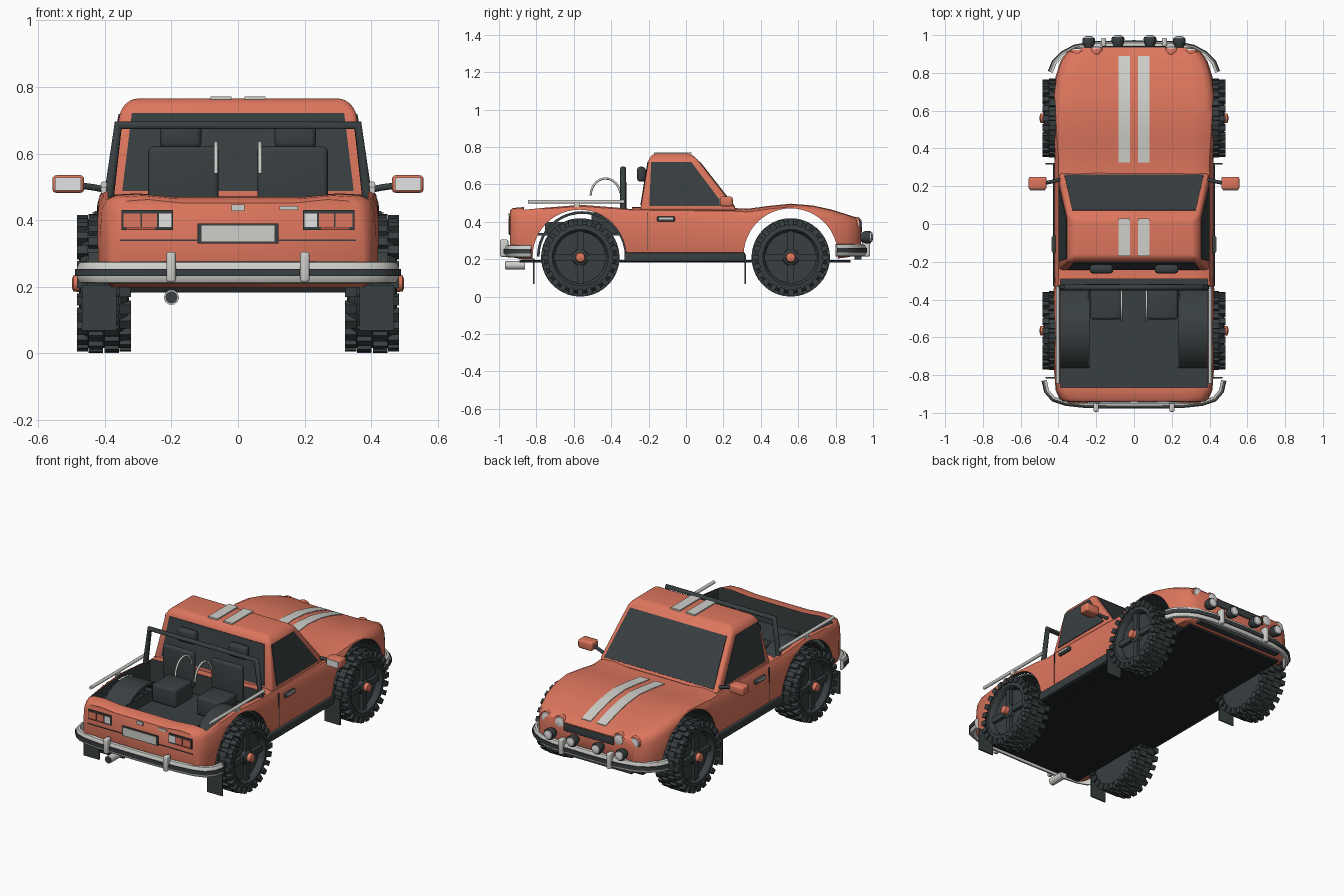
import bpy, bmesh, math
from mathutils import Matrix, Vector

cube = bpy.data.objects.get("Cube")
if cube:
    bpy.data.objects.remove(cube, do_unlink=True)


def material(name, rgb, rough=0.6):
    m = bpy.data.materials.new(name)
    m.use_nodes = True
    m.diffuse_color = (*rgb, 1)
    m.node_tree.nodes["Principled BSDF"].inputs["Base Color"].default_value = (*rgb, 1)
    m.roughness = rough
    return m


PAINT = material("orange paint", (0.72, 0.18, 0.11))
DARK = material("dark trim", (0.04, 0.05, 0.053))
BLACK = material("black underside", (0.014, 0.017, 0.018))
CHROME = material("pale metal", (0.62, 0.62, 0.59))
LENS = material("clear lens", (0.75, 0.76, 0.75))
LAMP = material("red lamp", (0.6, 0.1, 0.06))


def finish(name, bm, mat, bevel=0, smooth=True):
    bmesh.ops.recalc_face_normals(bm, faces=bm.faces)
    mesh = bpy.data.meshes.new(name)
    bm.to_mesh(mesh)
    bm.free()
    mesh.materials.append(mat)
    ob = bpy.data.objects.new(name, mesh)
    bpy.context.collection.objects.link(ob)
    bpy.ops.object.select_all(action='DESELECT')
    ob.select_set(True)
    bpy.context.view_layer.objects.active = ob
    if bevel:
        mod = ob.modifiers.new("bevel", 'BEVEL')
        mod.width, mod.segments, mod.limit_method = bevel, 3, 'ANGLE'
        bpy.ops.object.modifier_apply(modifier=mod.name)
    if smooth:
        bpy.ops.object.shade_smooth_by_angle(angle=math.radians(38))
    return ob


def skin(bm, rings):
    loops = [[bm.verts.new(p) for p in ring] for ring in rings]
    n = len(loops[0])
    for a, b in zip(loops, loops[1:]):
        for i in range(n):
            bm.faces.new((a[i], a[(i + 1) % n], b[(i + 1) % n], b[i]))
    bm.faces.new(loops[0])
    bm.faces.new(loops[-1])


def loft(name, rings, mat, bevel=0):
    bm = bmesh.new()
    skin(bm, rings)
    return finish(name, bm, mat, bevel)


def box(name, x, y, z, mat, bevel=0):
    return loft(name, [[(x[0], y[0], h), (x[1], y[0], h), (x[1], y[1], h), (x[0], y[1], h)] for h in z], mat, bevel)


def circle(axis, at, r, n):
    c = [(r * math.cos(math.tau * i / n), r * math.sin(math.tau * i / n)) for i in range(n)]
    return [(at, a, b) if axis == 'x' else (a, at, b) for a, b in c]


def turned(name, axis, profile, mat, loc=(0, 0, 0), n=24):
    return loft(name, [[Vector(p) + Vector(loc) for p in circle(axis, at, r, n)] for at, r in profile], mat)


def plate(name, pts, mat, thick=0.008):
    pts = [Vector(p) for p in pts]
    n = (pts[1] - pts[0]).cross(pts[2] - pts[0]).normalized() * thick / 2
    return loft(name, [[p - n for p in pts], [p + n for p in pts]], mat)


def tail_plate(name, x0, x1, z0, z1, mat, thick=0.006):
    return box(name, (x0, x1), (-0.94 - thick, -0.938), (z0, z1), mat)


def tube(name, pts, r, mat):
    cu = bpy.data.curves.new(name, 'CURVE')
    cu.dimensions, cu.bevel_depth, cu.bevel_resolution, cu.use_fill_caps = '3D', r, 3, True
    sp = cu.splines.new('POLY')
    sp.points.add(len(pts) - 1)
    for q, p in zip(sp.points, pts):
        q.co = (*p, 1)
    cu.materials.append(mat)
    ob = bpy.data.objects.new(name, cu)
    bpy.context.collection.objects.link(ob)
    return ob


def cut(target, cutter):
    bpy.context.view_layer.objects.active = target
    mod = target.modifiers.new("cut", 'BOOLEAN')
    mod.object, mod.operation, mod.solver = cutter, 'DIFFERENCE', 'EXACT'
    mod.material_mode = 'TRANSFER'
    bpy.ops.object.modifier_apply(modifier=mod.name)
    bpy.data.objects.remove(cutter, do_unlink=True)


def lerp(a, b, t):
    return a + (b - a) * t


# Lower body: stations of y, half width, bottom, top
STATIONS = [(-.94, .375, .225, .462), (-.925, .395, .21, .474), (-.88, .415, .2, .478), (-.75, .425, .195, .487),
            (-.56, .43, .195, .5), (-.38, .428, .195, .487), (-.28, .42, .195, .48), (.25, .42, .195, .474),
            (.33, .42, .195, .47), (.44, .428, .195, .485), (.56, .435, .195, .497), (.68, .43, .195, .487),
            (.78, .415, .2, .465), (.86, .39, .21, .44), (.91, .355, .22, .424), (.935, .31, .24, .405)]


def section(y, w, zb, zt):
    half = [(.45 * w, zt - .01), (.72 * w, zt), (.88 * w, zt - .004), (.95 * w, zt - .017), (.985 * w, zt - .045),
            (w, lerp(zb, zt, .55)), (w, zb + .06), (.98 * w, zb + .025), (.9 * w, zb)]
    return [(x, y, z) for x, z in half] + [(-x, y, z) for x, z in reversed(half)]


body = loft("body", [section(*s) for s in STATIONS], PAINT)
cut(body, box("bed_cutter", (-.39, .39), (-.865, -.29), (.335, .7), DARK))
for y, z, r in ((-.57, .215, .25), (.56, .22, .252)):
    cut(body, turned("arch_cutter", 'x', [(-.6, r), (.6, r)], DARK, (0, y, z), 48))
bpy.ops.object.select_all(action='DESELECT')
body.select_set(True)
bpy.context.view_layer.objects.active = body
bpy.ops.object.shade_smooth_by_angle(angle=math.radians(38))

# Underside and bed
box("underside", (-.325, .325), (-.89, .88), (.182, .197), BLACK)
box("underside_middle", (-.405, .405), (-.33, .31), (.183, .197), BLACK)
box("bed_floor", (-.392, .392), (-.868, -.285), (.328, .34), DARK)

# Cab shell, then glass placed on its sloping sides
BASE, EAVE = (.4, -.245, .275, .46), (.352, -.2, .06, .735)


def on_cab(u, t, v):
    x, back, front, z = (lerp(a, b, v) for a, b in zip(BASE, EAVE))
    return (u * x, lerp(back, front, t), z)


loft("cab", [[(x, b, z), (x, f, z), (-x, f, z), (-x, b, z)]
             for x, b, f, z in (BASE, EAVE, (.32, -.175, .025, .765))], PAINT, 0.016)
plate("windshield", [on_cab(u, 1, v) for u, v in ((-.93, .07), (.93, .07), (.92, .95), (-.92, .95))], DARK)
plate("rear_window", [on_cab(u, 0, v) for u, v in ((-.88, .1), (.88, .1), (.9, .95), (-.9, .95))], DARK)

# Stripes over hood and roof
ys = [.325] + [s[0] for s in STATIONS if .325 < s[0] < .88] + [.89]


def hood_z(y):
    for a, b in zip(STATIONS, STATIONS[1:]):
        if a[0] <= y <= b[0]:
            return lerp(a[3], b[3], (y - a[0]) / (b[0] - a[0])) - .01


for s in (1, -1):
    xs = (s * .02, s * .082)
    loft("hood_stripe", [[(xs[0], y, hood_z(y) - .003), (xs[1], y, hood_z(y) - .003), (xs[1], y, hood_z(y) + .004),
                          (xs[0], y, hood_z(y) + .004)] for y in ys], CHROME)
    box("roof_stripe", xs, (-.17, .03), (.763, .772), CHROME)

# Wheel mesh: tire, tread blocks and spokes
bm = bmesh.new()
skin(bm, [circle('x', at, r, 40) for at, r in
          ((-.07, .1), (-.075, .15), (-.07, .178), (-.052, .194), (.052, .194), (.07, .178), (.075, .15),
           (.068, .142), (.04, .136), (.04, .02))])
for i in range(24):
    for x, r, size, shift in ((-.024, .196, (.044, .03, .026), 0), (.024, .196, (.044, .03, .026), .5),
                              (-.064, .187, (.034, .028, .036), .5), (.064, .187, (.034, .028, .036), 0)):
        bmesh.ops.create_cube(bm, size=1, matrix=Matrix.Rotation(math.tau * (i + shift) / 24, 4, 'X')
                              @ Matrix.Translation((x, 0, r)) @ Matrix.Diagonal((*size, 1)))
for i in range(4):
    bmesh.ops.create_cube(bm, size=1, matrix=Matrix.Rotation(math.tau * i / 4, 4, 'X')
                          @ Matrix.Translation((.045, 0, .08)) @ Matrix.Diagonal((.03, .034, .12, 1)))
wheel = finish("wheel", bm, DARK)
hub = turned("hub", 'x', [(.04, .045), (.062, .042), (.07, .027), (.092, .024), (.096, .012)], PAINT, n=12)
hub.data.materials.append(DARK)
for p in hub.data.polygons:
    p.material_index = int(p.center.x < .068)
for y in (-.565, .56):
    for s in (1, -1):
        for part in (wheel, hub):
            ob = bpy.data.objects.new(part.name, part.data)
            bpy.context.collection.objects.link(ob)
            ob.location = (s * .403, y, .21)
            ob.rotation_euler.z = 0 if s > 0 else math.pi
for part in (wheel, hub):
    bpy.data.objects.remove(part, do_unlink=True)


# Bumpers: a rounded band with a dark rubber strip, swept along a mirrored path
def bumper(name, half, z):
    path = [Vector((-x, y)) for x, y in reversed(half[1:])] + [Vector(p) for p in half]
    for part, prof, mat in (("", ((0, -.033), (.014, -.03), (.022, -.015), (.022, .015), (.014, .03), (0, .033)), CHROME),
                            ("_strip", ((.01, -.011), (.028, -.011), (.028, .011), (.01, .011)), DARK)):
        rings = []
        for i, p in enumerate(path):
            d = (path[min(i + 1, len(path) - 1)] - path[max(i - 1, 0)]).normalized()
            n = Vector((d.y, -d.x)) * (1 if half[0][1] < 0 else -1)
            rings.append([(p.x + n.x * o, p.y + n.y * o, z + h) for o, h in prof])
        loft(name + part, rings, mat)


bumper("rear_bumper", [(0, -.95), (.25, -.947), (.36, -.935), (.42, -.915), (.45, -.88), (.462, -.825)], .243)
bumper("front_bumper", [(0, .945), (.22, .94), (.31, .922), (.37, .89), (.41, .85), (.43, .8)], .248)

# Tail panel
tail_plate("tail_seam", -.355, .355, .338, .342, DARK, .004)
tail_plate("plate_frame", -.122, .122, .33, .39, DARK)
tail_plate("licence_plate", -.11, .11, .336, .384, CHROME, .009)
tail_plate("tail_emblem", -.02, .02, .428, .447, CHROME, .009)
tail_plate("tail_badge", .125, .18, .43, .443, CHROME)
tube("exhaust", [(-.2, -.86, .168), (-.2, -.965, .168)], .023, CHROME)
turned("exhaust_opening", 'y', [(-.969, .018), (-.96, .018)], DARK, (-.2, 0, .168))

# Nose
box("grille", (-.17, .17), (.925, .942), (.345, .39), DARK, .004)
box("front_valance", (-.29, .29), (.9, .938), (.2, .222), DARK)


def lamp(name, x, y, z, r, shell):
    turned(name, 'y', [(y - .055, r * .6), (y - .03, r * .95), (y - .008, r), (y, r * .9)], shell, (x, 0, z))
    turned(name + "_lens", 'y', [(y - .004, r * .84), (y + .006, r * .7), (y + .01, r * .3)], LENS, (x, 0, z))


# Everything that comes in a left and right pair
for s in (1, -1):
    side = [on_cab(s, t, v) for t, v in ((.09, .09), (.895, .09), (.84, .94), (.06, .94))]
    plate("side_window", side, DARK)
    box("sill", (s * .4, s * .428), (-.33, .315), (.188, .236), DARK, .004)
    box("door_handle", (s * .415, s * .432), (-.155, -.06), (.402, .428), DARK, .005)
    box("handle_grip", (s * .43, s * .437), (-.145, -.07), (.412, .424), CHROME)
    box("door_seam", (s * .415, s * .4215), (-.206, -.203), (.25, .45), DARK)
    for y, z in ((-.815, .205), (.318, .225)):
        box("mud_flap", (s * .365, s * .468), (y - .004, y + .004), (.068, z), DARK)

    # Mirror
    tube("mirror_arm", [(s * .39, .235, .49), (s * .43, .225, .498), (s * .48, .215, .505)], .01, DARK)
    box("mirror", (s * .462, s * .558), (.182, .25), (.482, .535), PAINT, .012)
    box("mirror_glass", (s * .472, s * .55), (.177, .184), (.489, .528), LENS)

    # Bed wheel hump, arched and hollow
    loft("bed_hump", [[(x, -.555 + r * math.cos(a), .215 + r * math.sin(a))
                       for x, r in ((s * .235, .228), (s * .395, .228), (s * .395, .242), (s * .235, .242))]
                      for a in (math.pi * i / 20 for i in range(21))], DARK)
    box("hump_wall", (s * .235, s * .243), (-.755, -.355), (.335, .4), DARK)

    # Bed seat, head rest, grab handle and side rail
    box("seat_cushion", (s * .068, s * .232), (-.505, -.33), (.338, .45), DARK, .015)
    box("seat_back", (s * .058, s * .27), (-.35, -.318), (.4, .622), DARK, .015)
    box("head_rest", (s * .11, s * .235), (-.262, -.215), (.615, .695), DARK, .018)
    tube("grab_handle", [(s * .066, -.43 + .08 * math.cos(a), .54 + .092 * math.sin(a))
                         for a in (math.radians(10 + 17 * i) for i in range(11))], .006, CHROME)
    tube("bed_rail", [(s * .403, -.845, .507), (s * .403, -.33, .507)], .01, CHROME)
    box("rail_foot", (s * .395, s * .411), (-.6, -.57), (.48, .505), CHROME)

    # Tail lamps and overriders
    tail_plate("tail_lamp_frame", s * .195, s * .35, .37, .43, DARK)
    for a, b, mat in ((.2, .238, LENS), (.243, .288, LAMP), (.293, .344, LAMP)):
        tail_plate("tail_lamp", s * a, s * b, .38, .42, mat if mat is LENS else PAINT, .009)
    tail_plate("tail_reflector", s * .25, s * .335, .372, .378, LAMP, .009)
    box("rear_overrider", (s * .187, s * .215), (-.995, -.95), (.213, .305), CHROME, .009)
    box("front_overrider", (s * .148, s * .176), (.94, .985), (.215, .31), CHROME, .009)

    # Head lamps and auxiliary lamps
    lamp("inner_head_lamp", s * .2, .93, .385, .04, PAINT)
    lamp("outer_head_lamp", s * .298, .922, .385, .04, PAINT)
    lamp("inner_spot_lamp", s * .085, .99, .318, .034, DARK)
    lamp("outer_spot_lamp", s * .24, .985, .318, .034, DARK)

# Roll bar
tube("roll_bar", [(-.388, -.336, .47), (-.36, -.336, .685), (.36, -.336, .685), (.388, -.336, .47)], .016, DARK)
